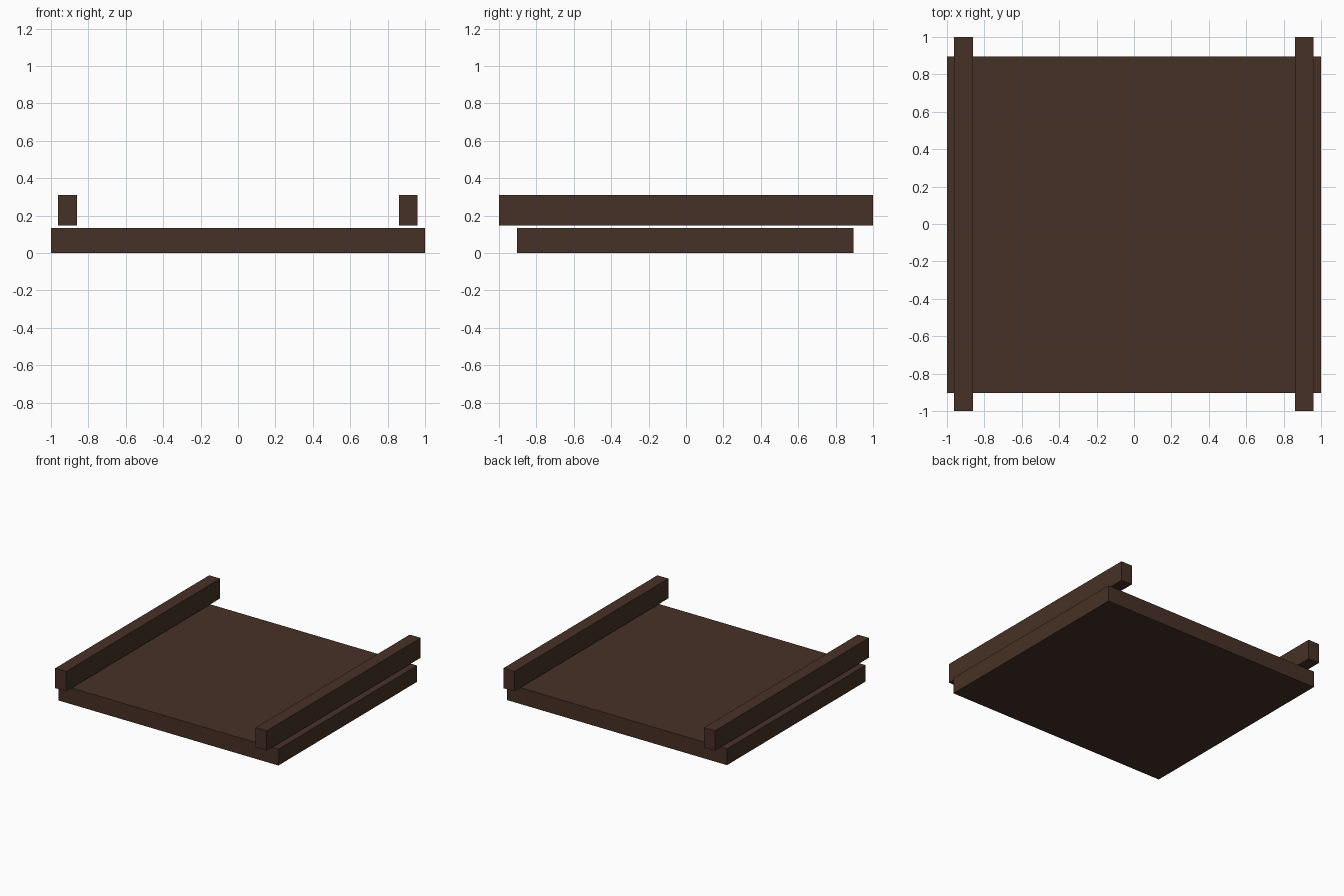
import bpy

if "Cube" in bpy.data.objects:
    bpy.data.objects.remove(bpy.data.objects["Cube"])

wood = bpy.data.materials.new("dark_wood")
wood.diffuse_color = (0.062, 0.031, 0.019, 1)
wood.use_nodes = True
wood.node_tree.nodes["Principled BSDF"].inputs["Base Color"].default_value = wood.diffuse_color


def box(name, lo, hi):
    """Axis-aligned box between two corners."""
    bpy.ops.mesh.primitive_cube_add(size=1, location=[(a + b) / 2 for a, b in zip(lo, hi)])
    ob = bpy.context.object
    ob.name = name
    ob.scale = [b - a for a, b in zip(lo, hi)]
    bpy.ops.object.transform_apply(location=False, rotation=False, scale=True)
    ob.data.materials.append(wood)
    return ob


# Flat base panel
box("base_panel", (-1, -0.904, 0), (1, 0.896, 0.134))

# Two long rails floating just above the panel
for side, x in (("left", -0.912), ("right", 0.911)):
    box(side + "_rail", (x - 0.05, -1, 0.148), (x + 0.05, 1, 0.311))
